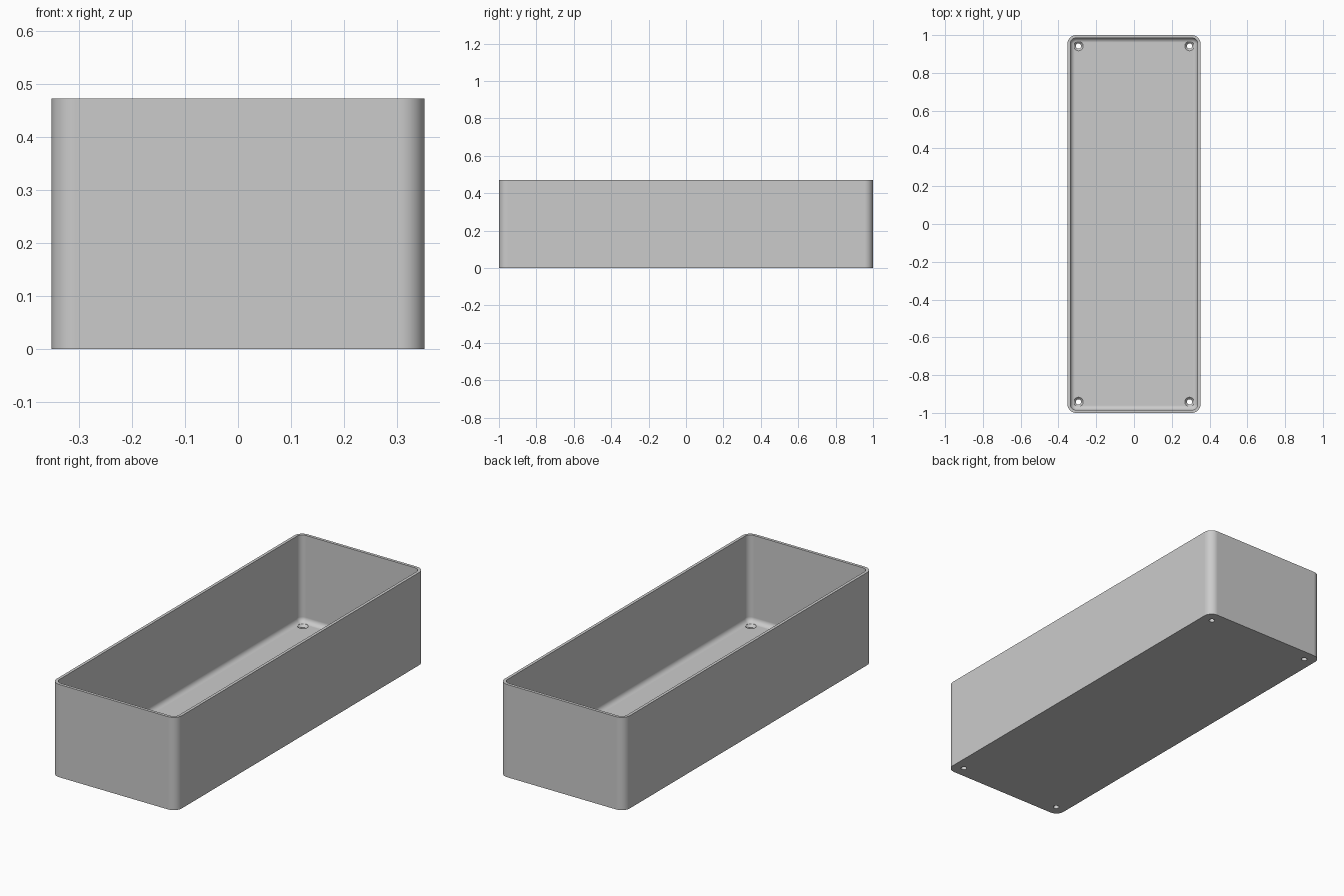
import bpy, bmesh, math

if "Cube" in bpy.data.objects:
    bpy.data.objects.remove(bpy.data.objects["Cube"], do_unlink=True)

HALF_X, HALF_Y, HEIGHT = 0.352, 1.0, 0.472
CORNER, WALL, FLOOR, FILLET = 0.045, 0.015, 0.03, 0.025
STEPS = 8

grey = bpy.data.materials.new("plain grey")
grey.use_nodes = True
colour = (0.6, 0.6, 0.6, 1)
grey.diffuse_color = colour
grey.node_tree.nodes["Principled BSDF"].inputs["Base Color"].default_value = colour


def loft(name, rings, cap=True):
    """Skin a list of equal-length point rings and cap both ends."""
    bm = bmesh.new()
    loops = [[bm.verts.new(p) for p in ring] for ring in rings]
    n = len(loops[0])
    for a, b in zip(loops, loops[1:]):
        for i in range(n):
            j = (i + 1) % n
            bm.faces.new((a[i], a[j], b[j], b[i]))
    bm.faces.new(loops[0][::-1])
    bm.faces.new(loops[-1])
    bmesh.ops.recalc_face_normals(bm, faces=bm.faces)
    mesh = bpy.data.meshes.new(name)
    bm.to_mesh(mesh)
    bm.free()
    mesh.materials.append(grey)
    obj = bpy.data.objects.new(name, mesh)
    bpy.context.collection.objects.link(obj)
    return obj


def rounded_rectangle(inset, z):
    r = CORNER - inset
    points = []
    for k, (sx, sy) in enumerate([(1, 1), (-1, 1), (-1, -1), (1, -1)]):
        for i in range(STEPS + 1):
            a = math.pi / 2 * (k + i / STEPS)
            points.append((sx * (HALF_X - CORNER) + r * math.cos(a),
                           sy * (HALF_Y - CORNER) + r * math.sin(a), z))
    return points


def circle(cx, cy, r, z, n=32):
    return [(cx + r * math.cos(2 * math.pi * i / n),
             cy + r * math.sin(2 * math.pi * i / n), z) for i in range(n)]


# Open tray: outer wall, rim, inner wall and filleted floor edge
profile = [(0, 0), (0, HEIGHT), (WALL, HEIGHT)]
for i in range(STEPS + 1):
    a = math.pi / 2 * i / STEPS
    profile.append((WALL + FILLET * (1 - math.cos(a)),
                    FLOOR + FILLET * (1 - math.sin(a))))
tray = loft("tray", [rounded_rectangle(d, z) for d, z in profile])

# Countersunk screw holes in the four corners of the floor
bpy.context.view_layer.objects.active = tray
for sx in (-1, 1):
    for sy in (-1, 1):
        hole = [(0.014, -0.05), (0.014, 0.018), (0.025, FLOOR), (0.025, 0.08)]
        cutter = loft("hole_cutter", [circle(sx * 0.294, sy * 0.942, r, z)
                                      for r, z in hole])
        cutter.hide_render = True
        cut = tray.modifiers.new("screw_hole", "BOOLEAN")
        cut.operation, cut.solver, cut.object = "DIFFERENCE", "EXACT", cutter
        bpy.ops.object.modifier_apply(modifier=cut.name)
        bpy.data.objects.remove(cutter, do_unlink=True)

# Smooth rounded corners, crisp edges
bpy.ops.object.select_all(action="DESELECT")
tray.select_set(True)
bpy.ops.object.shade_smooth_by_angle(angle=math.radians(30))
weighted = tray.modifiers.new("weighted_normals", "WEIGHTED_NORMAL")
weighted.keep_sharp = True
